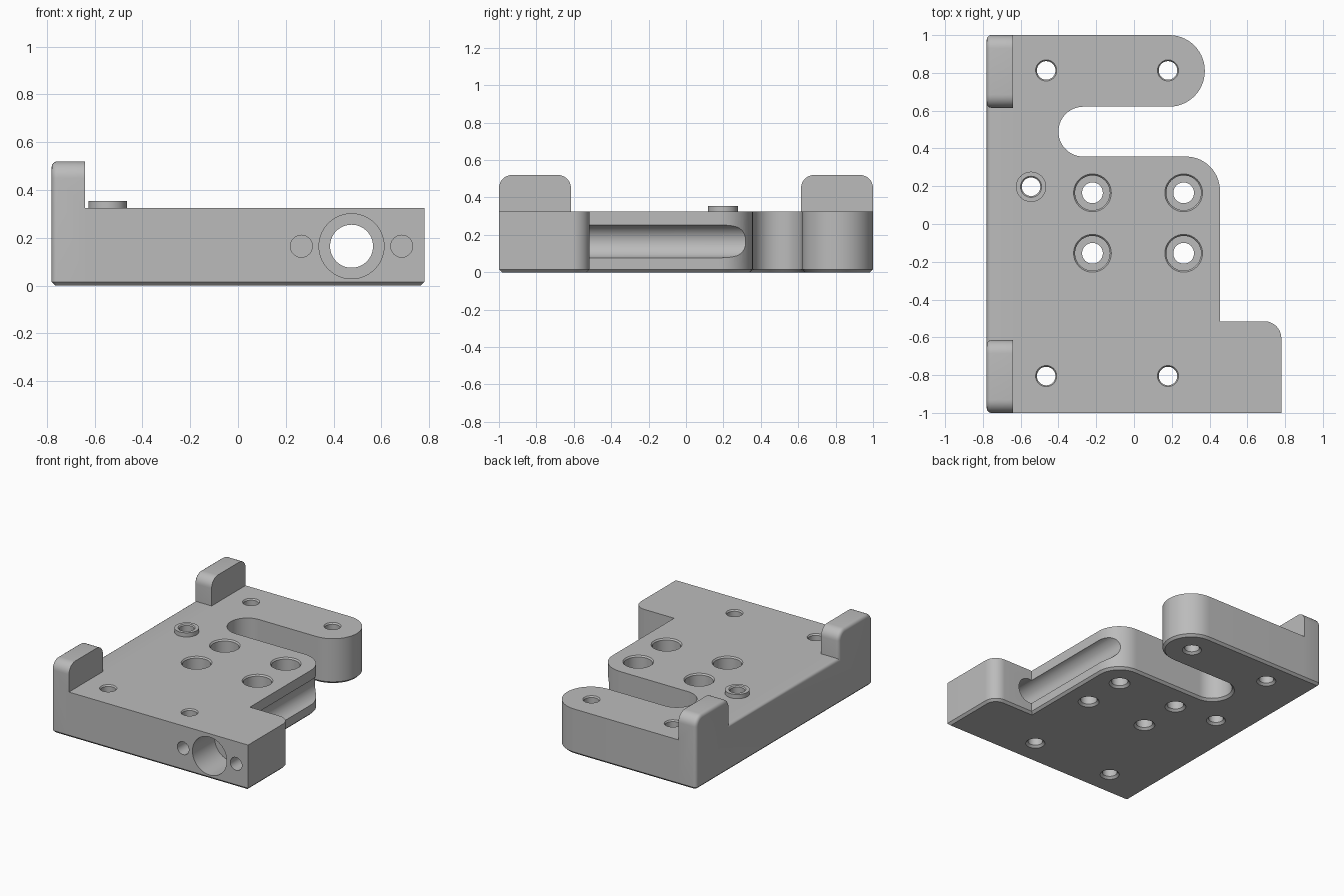
import bpy, bmesh
from math import pi, sin, cos
from mathutils import Vector, Matrix

if "Cube" in bpy.data.objects:
    bpy.data.objects.remove(bpy.data.objects["Cube"])

grey = bpy.data.materials.new("machined_grey")
grey.use_nodes = True
GREY = (0.5, 0.5, 0.5, 1)
grey.diffuse_color = GREY
grey.node_tree.nodes["Principled BSDF"].inputs["Base Color"].default_value = GREY

TOP = 0.325
LEFT, RAIL = -0.78, -0.64


def finish(name, bm):
    bmesh.ops.recalc_face_normals(bm, faces=bm.faces)
    mesh = bpy.data.meshes.new(name)
    bm.to_mesh(mesh)
    bm.free()
    mesh.materials.append(grey)
    obj = bpy.data.objects.new(name, mesh)
    bpy.context.collection.objects.link(obj)
    return obj


def rounded(corners, steps=14):
    """Fillet each (x, y, radius) corner of a right-angled outline."""
    pts = []
    for i, (x, y, r) in enumerate(corners):
        p = Vector((x, y))
        if r == 0:
            pts.append(p)
            continue
        a = (Vector(corners[i - 1][:2]) - p).normalized()
        b = (Vector(corners[(i + 1) % len(corners)][:2]) - p).normalized()
        for k in range(steps + 1):
            t = k / steps * pi / 2
            pts.append(p + r * (a * (1 - sin(t)) + b * (1 - cos(t))))
    return pts


def prism(pts, place, depth):
    """Extrude a 2D outline; place maps (u, v) to 3D."""
    bm = bmesh.new()
    face = bm.faces.new([bm.verts.new(place(p)) for p in pts])
    bmesh.ops.remove_doubles(bm, verts=bm.verts, dist=1e-4)
    out = bmesh.ops.extrude_face_region(bm, geom=list(bm.faces))
    bmesh.ops.translate(bm, vec=depth, verts=[v for v in out["geom"] if isinstance(v, bmesh.types.BMVert)])
    bmesh.ops.recalc_face_normals(bm, faces=bm.faces)
    return bm


def bevel(bm, rule, width, segments):
    edges = [e for e in bm.edges if rule(*[v.co for v in e.verts])]
    bmesh.ops.bevel(bm, geom=edges, offset=width, segments=segments, profile=0.5,
                    affect='EDGES', clamp_overlap=True)


def lathe(bm, profile, origin, along_y=False, steps=40):
    """Add a closed (radius, height) profile turned about z, or about y."""
    turn = Matrix.Rotation(-pi / 2, 4, 'X') if along_y else Matrix()
    move = Matrix.Translation(origin) @ turn
    rings = []
    for r, h in profile:
        if r == 0:
            rings.append([bm.verts.new(move @ Vector((0, 0, h)))] * steps)
        else:
            rings.append([bm.verts.new(move @ Vector((r * cos(2 * pi * k / steps), r * sin(2 * pi * k / steps), h)))
                          for k in range(steps)])
    for lower, upper in zip(rings, rings[1:]):
        for k in range(steps):
            n = (k + 1) % steps
            quad = dict.fromkeys([lower[k], lower[n], upper[n], upper[k]])
            bm.faces.new(list(quad))


def boolean(target, tool, operation):
    mod = target.modifiers.new(operation, 'BOOLEAN')
    mod.object, mod.operation, mod.solver = tool, operation, 'EXACT'
    bpy.context.view_layer.objects.active = target
    bpy.ops.object.modifier_apply(modifier=mod.name)
    bpy.data.objects.remove(tool)


# Main plate with the side slot, rounded arm and stepped foot
outline = rounded([(RAIL, -1, 0), (0.78, -1, 0), (0.78, -0.515, 0.09), (0.455, -0.515, 0),
                   (0.455, 0.357, 0.18), (-0.4, 0.357, 0.132), (-0.4, 0.621, 0.132),
                   (0.375, 0.621, 0.189), (0.375, 1, 0.189), (RAIL, 1, 0)])
bm = prism(outline, lambda p: (p.x, p.y, 0), (0, 0, TOP))
bevel(bm, lambda a, b: a.z + b.z < 0.001 and a.x + b.x > 2 * RAIL + 0.01, 0.016, 1)
body = finish("mounting_plate", bm)

# Left rail with an upright stop at each end
side = rounded([(-1, 0, 0), (1, 0, 0), (1, 0.52, 0.07), (0.615, 0.52, 0.07), (0.615, TOP, 0),
                (-0.615, TOP, 0), (-0.615, 0.52, 0.07), (-1, 0.52, 0.07)], 8)
bm = prism(side, lambda p: (LEFT, p.x, p.y), (RAIL - LEFT, 0, 0))
bevel(bm, lambda a, b: a.x + b.x < 2 * LEFT + 0.001 and a.z + b.z > 0.001, 0.025, 4)
bevel(bm, lambda a, b: a.z + b.z < 0.001 and a.x + b.x < 2 * RAIL - 0.001, 0.016, 1)
rail = finish("left_rail", bm)
boolean(body, rail, 'UNION')

# Drilled holes: plain corner holes, boss hole, and four counterbored holes
cut = bmesh.new()


def drill(x, y, r, upper):
    lip = 0.015
    lathe(cut, [(0, -0.1), (r + lip, -0.1), (r + lip, 0), (r, lip)] + upper + [(0, 0.6)], (x, y, 0))


for x in (-0.465, 0.18):
    for y in (-0.805, 0.813):
        drill(x, y, 0.049, [(0.049, TOP - 0.01), (0.056, TOP), (0.056, 0.6)])
for x in (-0.22, 0.263):
    for y in (-0.155, 0.165):
        drill(x, y, 0.055, [(0.055, 0.16), (0.092, 0.16), (0.092, TOP - 0.01), (0.1, TOP), (0.1, 0.6)])
drill(-0.545, 0.197, 0.049, [(0.049, 0.6)])

# Long shaft bore with a counterbore, flanked by two blind holes
lathe(cut, [(0, -0.1), (0.136, -0.1), (0.136, 0.25), (0.09, 0.25), (0.09, 2.1), (0, 2.1)],
      (0.475, -1, 0.165), True, 56)
for x in (0.265, 0.685):
    lathe(cut, [(0, -0.1), (0.046, -0.1), (0.046, 0.13), (0, 0.13)], (x, -1, 0.165), True)
cutter = finish("hole_cutter", cut)
cutter.hide_render = True
boolean(body, cutter, 'DIFFERENCE')

# Raised ring around the locating hole
bm = bmesh.new()
lathe(bm, [(0.049, TOP), (0.08, TOP), (0.08, 0.355), (0.056, 0.355), (0.049, 0.348), (0.049, TOP)],
      (-0.545, 0.197, 0))
bmesh.ops.remove_doubles(bm, verts=bm.verts, dist=1e-5)
boss = finish("locating_ring", bm)

# Smooth curved walls, keep machined edges sharp
for obj in (body, boss):
    bpy.ops.object.select_all(action='DESELECT')
    obj.select_set(True)
    bpy.context.view_layer.objects.active = obj
    bpy.ops.object.shade_smooth_by_angle(angle=pi / 6)
